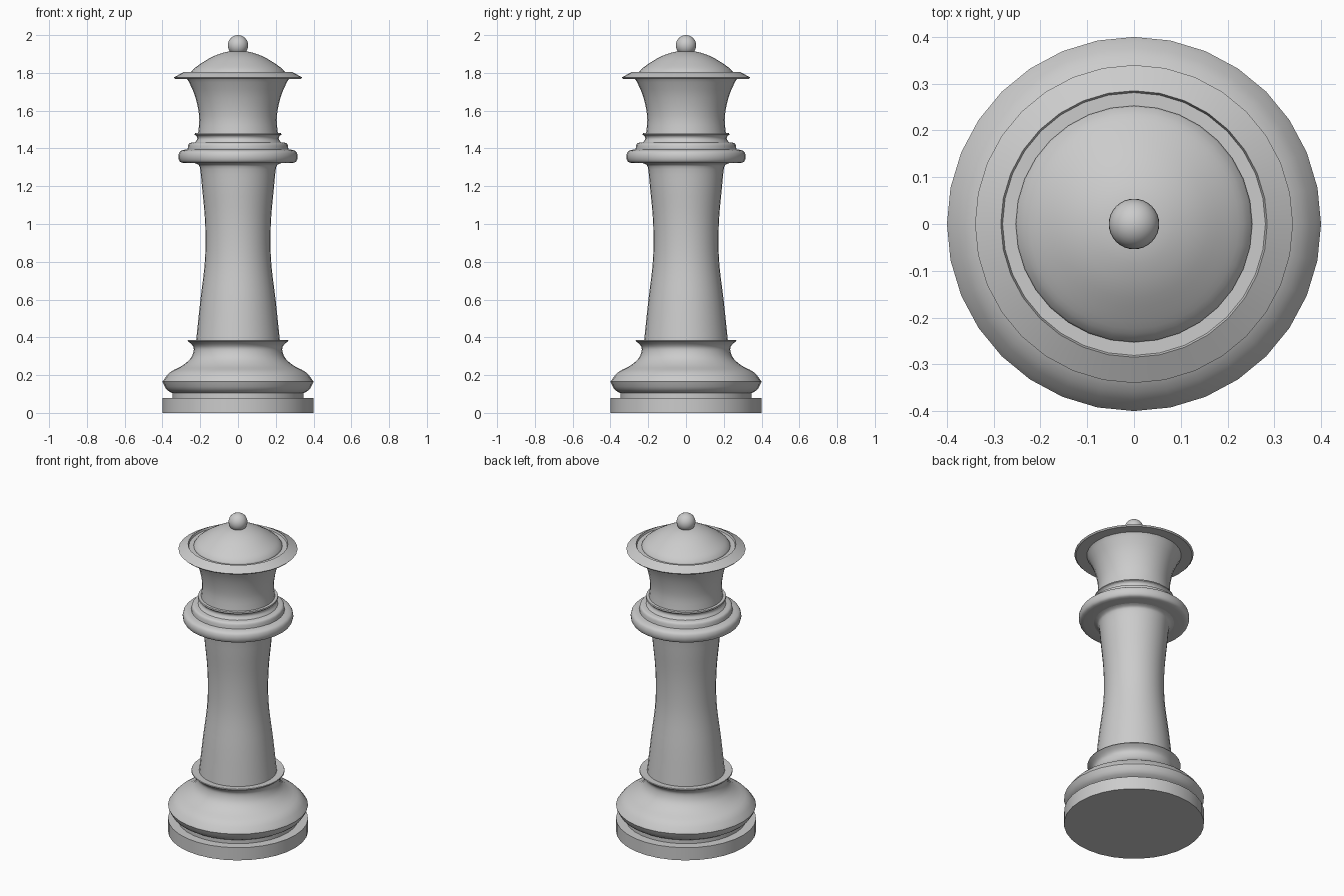
import bpy
import bmesh
from math import cos, sin, tau, radians

SIDES = 32

cube = bpy.data.objects.get("Cube")
if cube:
    bpy.data.objects.remove(cube, do_unlink=True)

grey = bpy.data.materials.new("pale grey")
grey.use_nodes = True
grey.diffuse_color = (0.6, 0.6, 0.6, 1)
grey.node_tree.nodes["Principled BSDF"].inputs["Base Color"].default_value = (0.6, 0.6, 0.6, 1)


def finish(obj, name, angle=35):
    obj.name = name
    obj.data.materials.append(grey)
    bpy.ops.object.select_all(action="DESELECT")
    obj.select_set(True)
    bpy.context.view_layer.objects.active = obj
    bpy.ops.object.shade_smooth_by_angle(angle=radians(angle))


def smooth(points, steps=3):
    """Catmull-Rom curve through (radius, height) points."""
    pts = [points[0], *points, points[-1]]
    out = []
    for a, b, c, d in zip(pts, pts[1:], pts[2:], pts[3:]):
        for i in range(steps):
            t = i / steps
            out.append(tuple(
                0.5 * (2 * q + (r - p) * t + (2 * p - 5 * q + 4 * r - s) * t**2
                       + (3 * q - p - 3 * r + s) * t**3)
                for p, q, r, s in zip(a, b, c, d)))
    return out + [points[-1]]


def lathe(name, profile):
    """Turn a profile about z, closing both ends with a cap or a pole."""
    bm = bmesh.new()
    rings = []
    for r, z in profile:
        if r == 0:
            rings.append([bm.verts.new((0, 0, z))] * SIDES)
        else:
            rings.append([bm.verts.new((r * cos(tau * i / SIDES), r * sin(tau * i / SIDES), z))
                          for i in range(SIDES)])
    for low, high in zip(rings, rings[1:]):
        for i in range(SIDES):
            j = (i + 1) % SIDES
            bm.faces.new(list(dict.fromkeys((low[i], low[j], high[j], high[i]))))
    if profile[0][0]:
        bm.faces.new(rings[0][::-1])
    if profile[-1][0]:
        bm.faces.new(rings[-1])
    bmesh.ops.recalc_face_normals(bm, faces=bm.faces)
    mesh = bpy.data.meshes.new(name)
    bm.to_mesh(mesh)
    bm.free()
    obj = bpy.data.objects.new(name, mesh)
    bpy.context.collection.objects.link(obj)
    finish(obj, name)


# Foot: plinth, recessed neck and swelling bell with a flared lip
lathe("base", [(0.4, 0), (0.4, 0.08), (0.346, 0.08), (0.346, 0.105)]
      + smooth([(0.35, 0.105), (0.38, 0.126), (0.4, 0.165)])
      + smooth([(0.399, 0.167), (0.36, 0.215), (0.295, 0.25), (0.25, 0.29),
                (0.234, 0.335), (0.243, 0.36), (0.267, 0.38)])
      + [(0.265, 0.385), (0.2, 0.38)])

# Waisted column
lathe("shaft", smooth([(0.223, 0.37), (0.2, 0.59), (0.178, 0.77), (0.172, 0.9),
                       (0.176, 1.04), (0.19, 1.19), (0.2, 1.29), (0.212, 1.315),
                       (0.24, 1.325)]))

# Rounded collar with stepped rings above
lathe("collar", [(0.18, 1.322)]
      + smooth([(0.285, 1.322), (0.308, 1.33), (0.316, 1.357), (0.308, 1.383), (0.285, 1.393)])
      + smooth([(0.267, 1.395), (0.262, 1.422), (0.25, 1.43)])
      + smooth([(0.228, 1.432), (0.216, 1.45), (0.219, 1.465), (0.23, 1.473)])
      + [(0.228, 1.481), (0.19, 1.481)])

# Flared head, brim and shallow channel around the dome
lathe("head", smooth([(0.212, 1.475), (0.205, 1.55), (0.213, 1.62), (0.232, 1.69),
                      (0.259, 1.75), (0.27, 1.768)])
      + [(0.332, 1.768), (0.34, 1.776), (0.285, 1.806), (0.281, 1.794), (0.22, 1.794)])

# Domed cap
lathe("dome", [(0.253, 1.792)]
      + smooth([(0.253, 1.798), (0.235, 1.821), (0.195, 1.85), (0.14, 1.883), (0.085, 1.905),
                (0.04, 1.914), (0, 1.916)]))

# Finial ball
bpy.ops.mesh.primitive_uv_sphere_add(segments=SIDES, ring_count=16, radius=0.054,
                                     location=(0, 0, 1.946))
finish(bpy.context.object, "finial")
